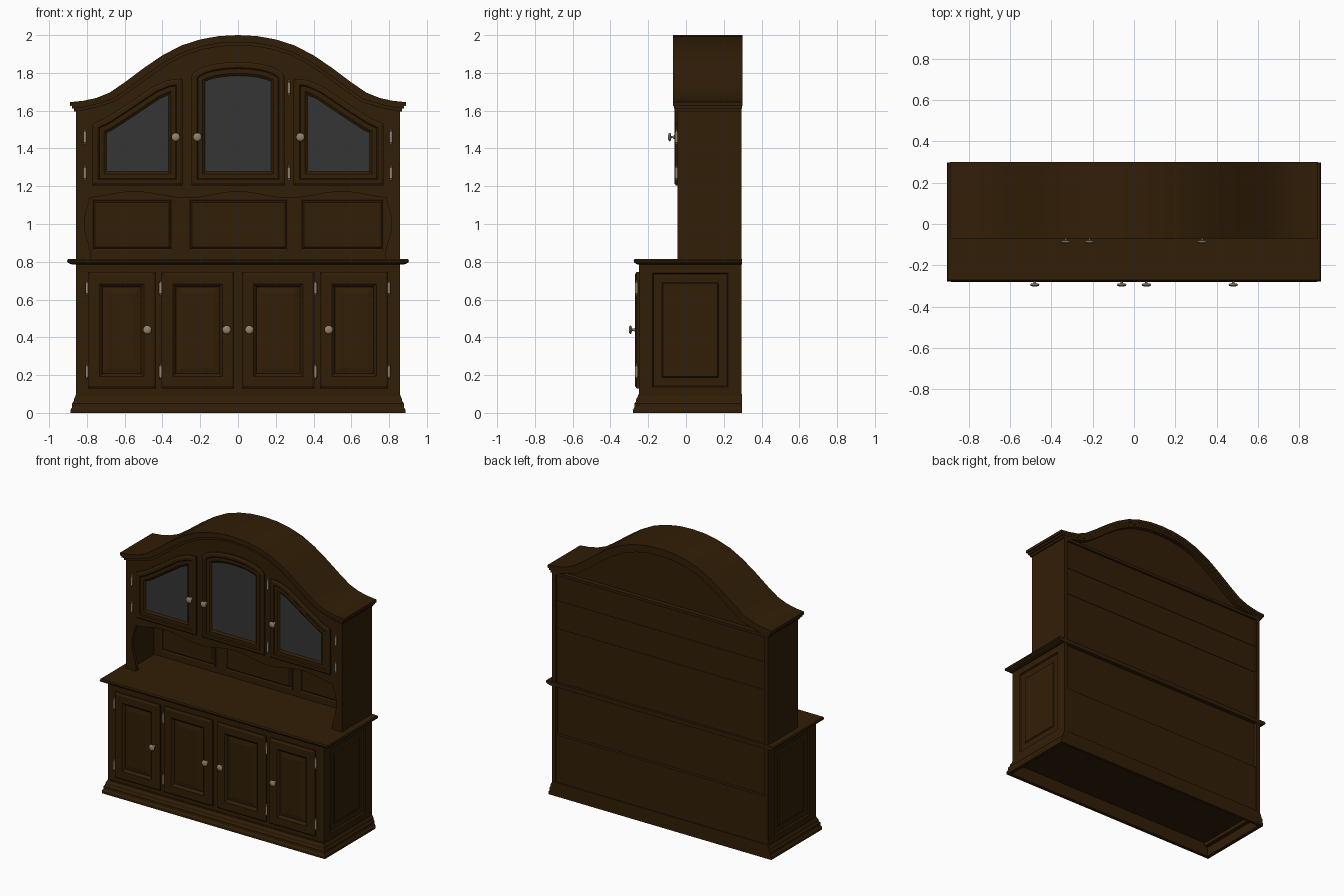
import bpy, bmesh, math
from mathutils import Vector

if "Cube" in bpy.data.objects:
    bpy.data.objects.remove(bpy.data.objects["Cube"])


def mat(name, r, g, b):
    m = bpy.data.materials.new(name)
    m.diffuse_color = (r, g, b, 1)
    m.use_nodes = True
    m.node_tree.nodes["Principled BSDF"].inputs["Base Color"].default_value = m.diffuse_color
    return m


WOOD = mat("dark_wood", 0.031, 0.0130, 0.0020)
GLASS = mat("grey_glass", 0.036, 0.036, 0.036)
METAL = mat("aged_brass", 0.30, 0.225, 0.14)


def finish(name, bm, mats, smooth=None):
    bmesh.ops.recalc_face_normals(bm, faces=bm.faces)
    me = bpy.data.meshes.new(name)
    bm.to_mesh(me)
    bm.free()
    ob = bpy.data.objects.new(name, me)
    bpy.context.collection.objects.link(ob)
    for m in mats:
        me.materials.append(m)
    if smooth:
        bpy.context.view_layer.objects.active = ob
        ob.select_set(True)
        bpy.ops.object.shade_smooth_by_angle(angle=math.radians(smooth))
        ob.select_set(False)
    return ob


def loft(name, rings, cap=WOOD, smooth=None, body=WOOD):
    """Closed skin through rings of equal length; the last cap may have its own colour."""
    bm = bmesh.new()
    vs = [[bm.verts.new(p) for p in r] for r in rings]
    n = len(vs[0])
    for a, b in zip(vs, vs[1:]):
        for i in range(n):
            j = (i + 1) % n
            bm.faces.new((a[i], a[j], b[j], b[i]))
    bm.faces.new(vs[0][::-1])
    bm.faces.new(vs[-1]).material_index = 0 if cap == body else 1
    return finish(name, bm, [body] if cap == body else [body, cap], smooth)


def box(name, x0, x1, y0, y1, z0, z1):
    q = [(x0, y0), (x1, y0), (x1, y1), (x0, y1)]
    return loft(name, [[(x, y, z) for x, y in q] for z in (z0, z1)])


def slab(name, pts, y0, y1, smooth=None):
    """Outline in x,z pushed through y."""
    return loft(name, [[(x, y, z) for x, z in pts] for y in (y1, y0)], smooth=smooth)


def inset(pts, d):
    area = sum(a[0] * b[1] - b[0] * a[1] for a, b in zip(pts, pts[1:] + pts[:1]))
    s = 1 if area > 0 else -1
    out = []
    for i, p in enumerate(pts):
        p = Vector(p)
        e1 = (p - Vector(pts[i - 1])).normalized()
        e2 = (Vector(pts[(i + 1) % len(pts)]) - p).normalized()
        n1, n2 = Vector((-e1.y, e1.x)) * s, Vector((-e2.y, e2.x)) * s
        out.append(p + (n1 + n2) * d / (1 + n1.dot(n2)))
    return out


def panel(name, pts, steps, place, cap=WOOD):
    """Stepped panel: each step is (inset, height above the wall)."""
    return loft(name, [[place(u, v, h) for u, v in inset(pts, d)] for d, h in steps], cap)


def rect(a, b, c, d):
    return [(a, c), (b, c), (b, d), (a, d)]


def front(y):
    return lambda u, v, h: (u, y - h, v)


def knob(x, y, z):
    prof = [(.012, 0), (.010, .004), (.006, .008), (.006, .018), (.019, .021),
            (.023, .026), (.020, .031), (.009, .035)]
    loft("knob", [[(x + r * math.cos(t * math.pi / 8), y - h, z + r * math.sin(t * math.pi / 8))
                   for t in range(16)] for r, h in prof], METAL, 50, METAL)


def hinge(x, y, z):
    prof = [(.002, -.042), (.006, -.036), (.004, -.031), (.008, -.029),
            (.008, .029), (.004, .031), (.006, .036), (.002, .042)]
    loft("hinge", [[(x + r * math.cos(t * math.pi / 5), y + r * math.sin(t * math.pi / 5), z + h)
                    for t in range(10)] for r, h in prof], METAL, 50, METAL)


def moulding(name, prof):
    """Rectangular moulding: (half width, front y, back y, z)."""
    return loft(name, [[(-w, f, z), (w, f, z), (w, b, z), (-w, b, z)] for w, f, b, z in prof])


# --- Plinth, hollow underneath
moulding("plinth", [(.86, -.255, .275, .095), (.86, -.255, .275, 0), (.886, -.28, .297, 0),
                    (.886, -.28, .297, .018), (.878, -.273, .297, .03), (.878, -.273, .297, .05),
                    (.870, -.265, .297, .06), (.868, -.263, .297, .075),
                    (.858, -.252, .297, .092), (.858, -.252, .297, .10)])

# --- Lower cabinet
box("base_body", -.845, .845, -.25, .268, .09, .80)
moulding("countertop", [(.875, -.255, .297, .785), (.89, -.265, .297, .79), (.903, -.275, .297, .797),
                        (.905, -.277, .297, .806), (.900, -.272, .297, .815)])
for s in (-1, 1):
    # framed side with stepped recess and raised field
    panel("base_side", rect(-.25, .295, .065, .812),
          [(0, 0), (0, .028), (.072, .028), (.078, .018), (.122, .018), (.128, .024)],
          lambda u, v, h, s=s: (s * (.83 + h), u, v))
box("base_back_lower", -.84, .84, .25, .29, .09, .44)

# --- Lower doors
for s in (-1, 1):
    for a, b, hx, kx in ((.02, .405, .41, .06), (.435, .795, .80, .48)):
        panel("base_door", rect(*sorted((s * a, s * b)), .13, .745),
              [(0, 0), (0, .012), (.012, .02), (.062, .02), (.070, .014), (.078, .004), (.11, .010)],
              front(-.25))
        knob(s * kx, -.268, .44)
        for z in (.22, .66):
            hinge(s * hx, -.262, z)

# --- Arched crown outline
half = [(0, 2), (.1, 1.995), (.2, 1.977), (.3, 1.945), (.4, 1.893), (.5, 1.825), (.6, 1.75),
        (.68, 1.695), (.75, 1.667), (.82, 1.652), (.89, 1.645)]


def arch(d, side):
    """Crown curve moved inward by d, its ends brought to x = +-side."""
    right = [(x, z) for x, z in half]
    full = [(-x, z) for x, z in right[:0:-1]] + right
    pts = inset(full + [(.89, 1), (-.89, 1)], d)[:-2]
    k = side / pts[-1][0]
    return [(x * k if abs(x) > .7 else x, z) for x, z in pts]


# stepped crown bands following the curve
for w, top, low, f, b in ((.89, 0, .022, -.07, .299), (.88, .016, .038, -.063, .297),
                          (.868, .034, .055, -.055, .295)):
    slab("crown_band", arch(top, w) + arch(low, w)[::-1], f, b, 35)

# --- Upper cabinet
slab("hutch_body", arch(.045, .857) + [(.857, 1.19), (-.857, 1.19)], -.045, .262)
for s in (-1, 1):
    box("hutch_side", s * .83, s * .857, -.045, .295, .81, 1.60)
    # wavy trim beside the open niche
    edge = [(s * (.795 - .018 * math.cos(t * math.pi / 5)), .815 + t * .0375) for t in range(11)]
    slab("niche_side_trim", edge + [(s * .84, 1.19), (s * .84, .815)], -.045, -.02)
box("niche_back", -.84, .84, .235, .262, .81, 1.20)
box("hutch_back", -.84, .84, .25, .280, .81, 1.60)
for z, y in ((1.585, .295), (1.38, .283), (1.18, .283)):
    box("back_shelf", -.84, .84, .25, y, z, z + .02)

# scalloped apron under the doors
wave = []
for i in range(61):
    x = -.83 + 1.66 * i / 60
    t = 1 - abs(x) / .27 if abs(x) < .27 else 1 - abs(abs(x) - .55) / .28
    wave.append((x, 1.137 + .034 * (1 - math.cos(math.pi * max(t, 0))) / 2))
slab("apron", wave + [(.83, 1.2), (-.83, 1.2)], -.045, -.02)

# niche panels
for a, b in ((-.78, -.34), (-.268, .272), (.325, .78)):
    panel("niche_panel", rect(a, b, .853, 1.138),
          [(0, 0), (0, .006), (.008, .006), (.016, .001), (.024, .008)], front(.235))

# --- Glazed upper doors
GLAZED = [(0, 0), (0, .01), (.012, .017), (.03, .017), (.036, .012), (.060, .012), (.073, .002)]
slant = [(.295, 1.205), (.77, 1.205), (.77, 1.53), (.70, 1.562), (.60, 1.627),
         (.45, 1.728), (.37, 1.762), (.295, 1.77)]
for s in (-1, 1):
    panel("side_glass_door", [(s * x, z) for x, z in slant], GLAZED, front(-.045), GLASS)
    knob(s * .33, -.06, 1.46)
    for z in (1.27, 1.46):
        hinge(s * .81, -.05, z)
top = [(.247 * math.cos(math.pi * i / 16), 1.775 + .083 * math.sin(math.pi * i / 16)) for i in range(17)]
panel("centre_glass_door", [(-.247, 1.205), (.247, 1.205)] + top, GLAZED, front(-.045), GLASS)
knob(-.215, -.06, 1.46)
for z in (1.27, 1.72):
    hinge(.27, -.05, z)
